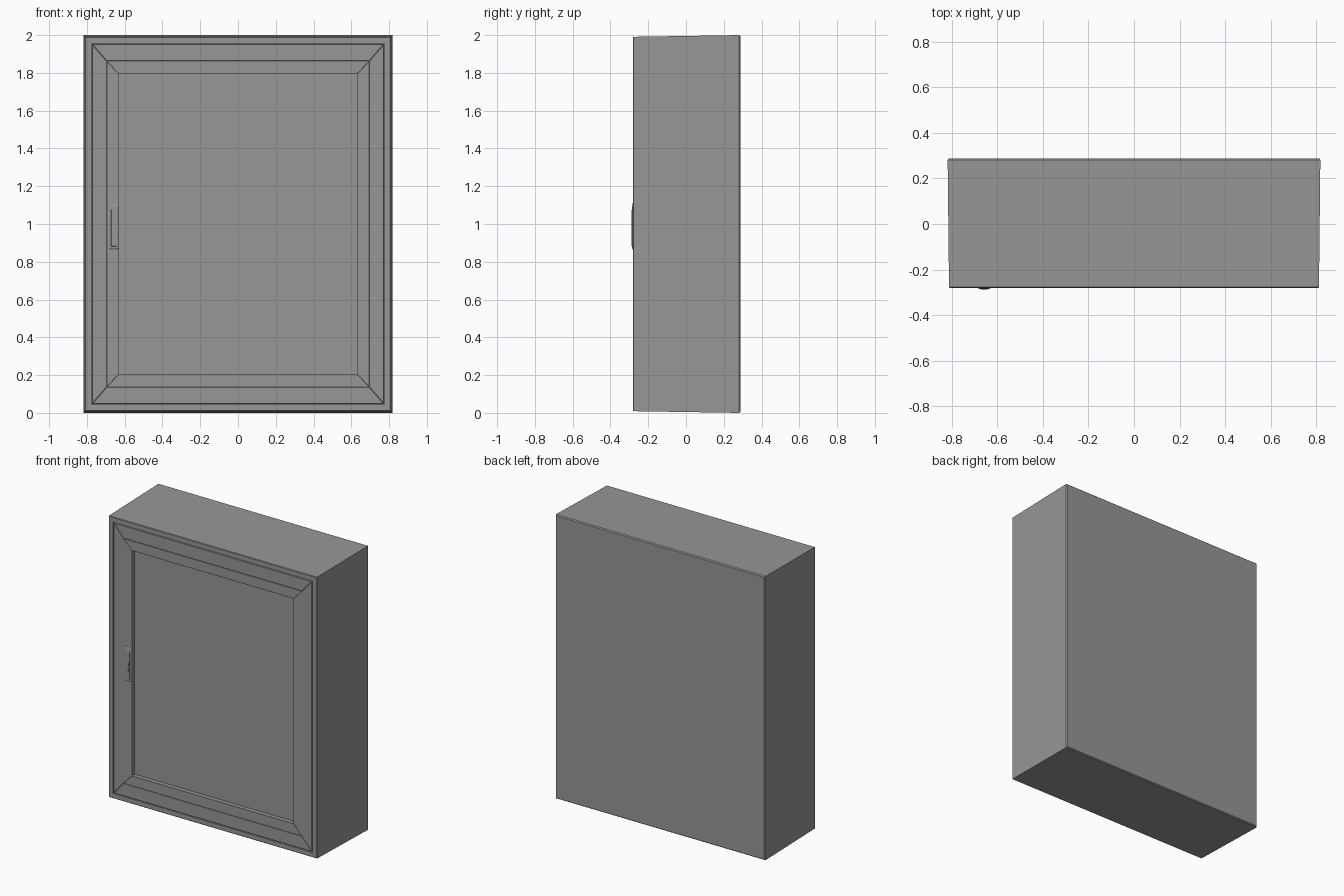
import bpy, bmesh

cube = bpy.data.objects.get("Cube")
if cube:
    bpy.data.objects.remove(cube, do_unlink=True)

grey = bpy.data.materials.new("painted_metal_grey")
grey.use_nodes = True
COLOUR = (0.31, 0.31, 0.31, 1)
grey.diffuse_color = COLOUR
grey.node_tree.nodes["Principled BSDF"].inputs["Base Color"].default_value = COLOUR

MID = 1.0      # height of the middle of the door
FRONT = -0.281
PANEL = -0.25  # face of the recessed panel


def loft(name, rings, bevel=0):
    """Closed solid through successive rings of points."""
    bm = bmesh.new()
    loops = [[bm.verts.new(p) for p in ring] for ring in rings]
    for a, b in zip(loops, loops[1:]):
        for i in range(len(a)):
            j = (i + 1) % len(a)
            bm.faces.new((a[i], a[j], b[j], b[i]))
    bm.faces.new(loops[0])
    bm.faces.new(loops[-1])
    bmesh.ops.recalc_face_normals(bm, faces=bm.faces)
    mesh = bpy.data.meshes.new(name)
    bm.to_mesh(mesh)
    bm.free()
    mesh.materials.append(grey)
    obj = bpy.data.objects.new(name, mesh)
    bpy.context.collection.objects.link(obj)
    if bevel:
        mod = obj.modifiers.new("soft_edges", "BEVEL")
        mod.width = bevel
        mod.segments = 1
    return obj


def rect(hx, hz, y, cx=0, cz=MID):
    return [(cx + sx * hx, y, cz + sz * hz)
            for sx, sz in ((-1, -1), (1, -1), (1, 1), (-1, 1))]


# Cabinet shell, slightly tapered to the front, with a recess for the door
loft("cabinet_shell", [
    rect(0.811, 0.994, 0.288), rect(0.817, 1.0, 0.281),
    rect(0.811, 0.991, FRONT + 0.004), rect(0.807, 0.987, FRONT),
    rect(0.776, 0.956, FRONT), rect(0.776, 0.956, -0.24)])

# Recessed door panel
loft("door_panel", [rect(0.64, 0.8, -0.235), rect(0.64, 0.8, PANEL)])


def mitred_frame(name, outer, inner, bevel):
    """Four rails that meet on diagonal joints."""
    o, n = rect(*outer, FRONT), rect(*inner, FRONT)
    for i, side in enumerate(("bottom", "left", "top", "right")):
        j = (i + 1) % 4
        face = [o[i], o[j], n[j], n[i]]
        back = [(x, -0.238, z) for x, y, z in face]
        loft(f"{name}_{side}", [face, back], bevel)


mitred_frame("outer_rail", (0.772, 0.952), (0.695, 0.863), 0.002)
mitred_frame("inner_rail", (0.695, 0.863), (0.63, 0.793), 0.001)

# Handle: chamfered plate with a sloped top, lever and lock slot
HX = -0.657
handle = loft("handle_plate", [
    rect(0.027, 0.122, FRONT + 0.004, HX, 0.988),
    rect(0.027, 0.122, FRONT - 0.001, HX, 0.988),
    rect(0.018, 0.108, FRONT - 0.005, HX, 0.981)])
loft("handle_lever", [
    rect(0.015, 0.1, FRONT - 0.004, HX, 0.981),
    rect(0.013, 0.095, FRONT - 0.007, HX, 0.978),
    rect(0.010, 0.035, FRONT - 0.007, HX, 0.968),
    rect(0.010, 0.035, FRONT - 0.002, HX, 0.968)])
for name, z in (("lock_tab_upper", 0.987), ("lock_tab_lower", 0.949)):
    loft(name, [rect(0.006, 0.01, FRONT - 0.004, HX, z),
                rect(0.006, 0.01, FRONT - 0.0065, HX, z)])
